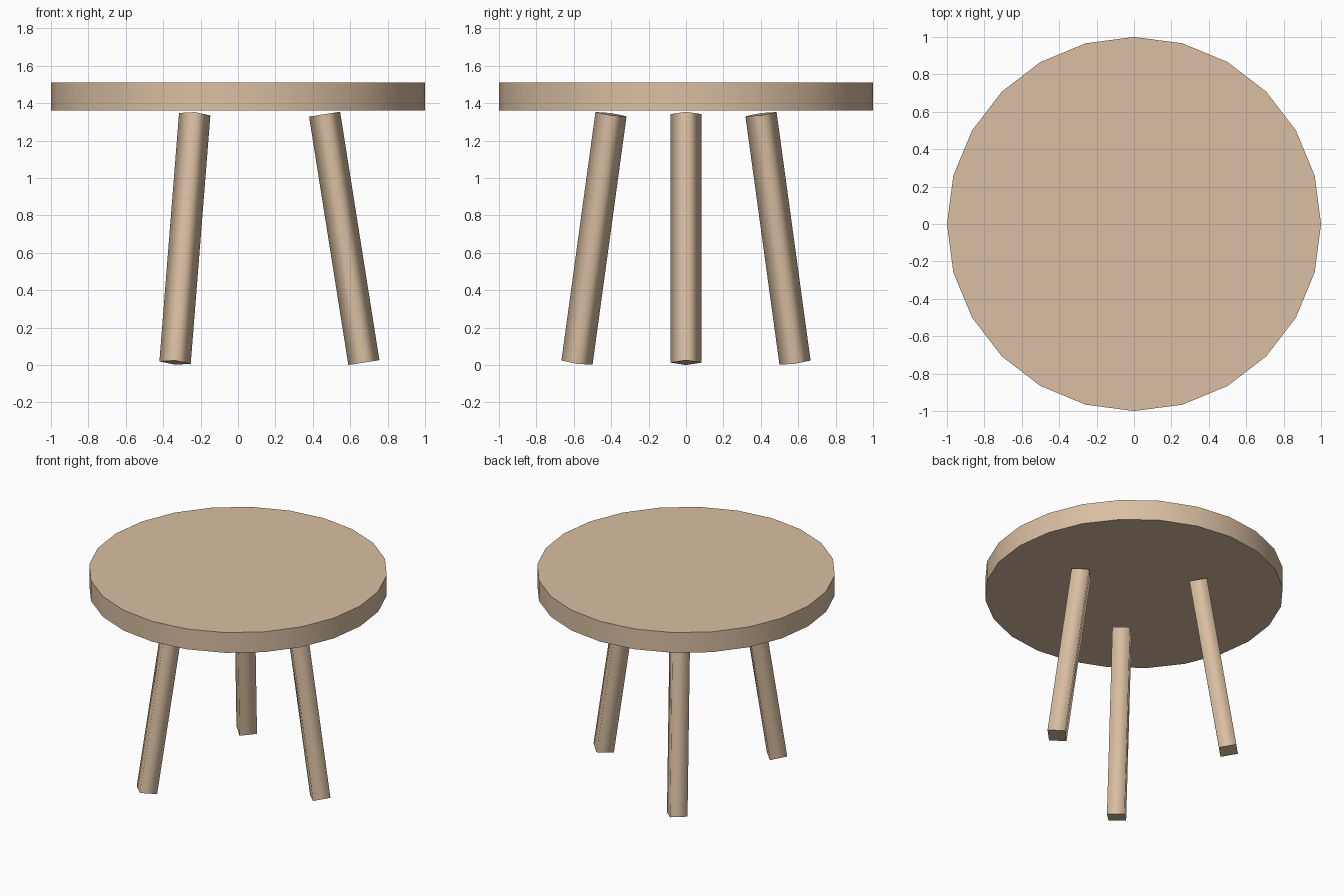
import bpy
import bmesh
from math import cos, sin, radians
from mathutils import Vector, Matrix

if "Cube" in bpy.data.objects:
    bpy.data.objects.remove(bpy.data.objects["Cube"])

wood = bpy.data.materials.new("wood")
wood.diffuse_color = (0.70, 0.52, 0.36, 1.0)
wood.use_nodes = True
wood.node_tree.nodes["Principled BSDF"].inputs["Base Color"].default_value = wood.diffuse_color


def prism(name, sides, radius, start, end):
    """Smooth-sided prism with crisp flat caps, running from start to end."""
    start, end = Vector(start), Vector(end)
    axis = end - start
    bm = bmesh.new()
    bmesh.ops.create_cone(bm, cap_ends=True, segments=sides,
                          radius1=radius, radius2=radius, depth=axis.length)
    caps = [f for f in bm.faces if abs(f.normal.z) > 0.9]
    for f in bm.faces:
        f.smooth = f not in caps
    for f in caps:
        for e in f.edges:
            e.smooth = False
    tilt = Vector((0, 0, 1)).rotation_difference(axis).to_matrix().to_4x4()
    bm.transform(Matrix.Translation((start + end) / 2) @ tilt)
    mesh = bpy.data.meshes.new(name)
    bm.to_mesh(mesh)
    bm.free()
    mesh.materials.append(wood)
    obj = bpy.data.objects.new(name, mesh)
    bpy.context.collection.objects.link(obj)
    return obj


# Round seat
prism("seat", 24, 1.0, (0, 0, 1.36), (0, 0, 1.51))

# Three splayed four-sided legs
for name, angle in (("right_leg", 0), ("back_left_leg", 120), ("front_left_leg", 240)):
    c, s = cos(radians(angle)), sin(radians(angle))
    prism(name, 4, 0.084,
          (0.673 * c, 0.673 * s, 0.013), (0.463 * c, 0.463 * s, 1.341))
